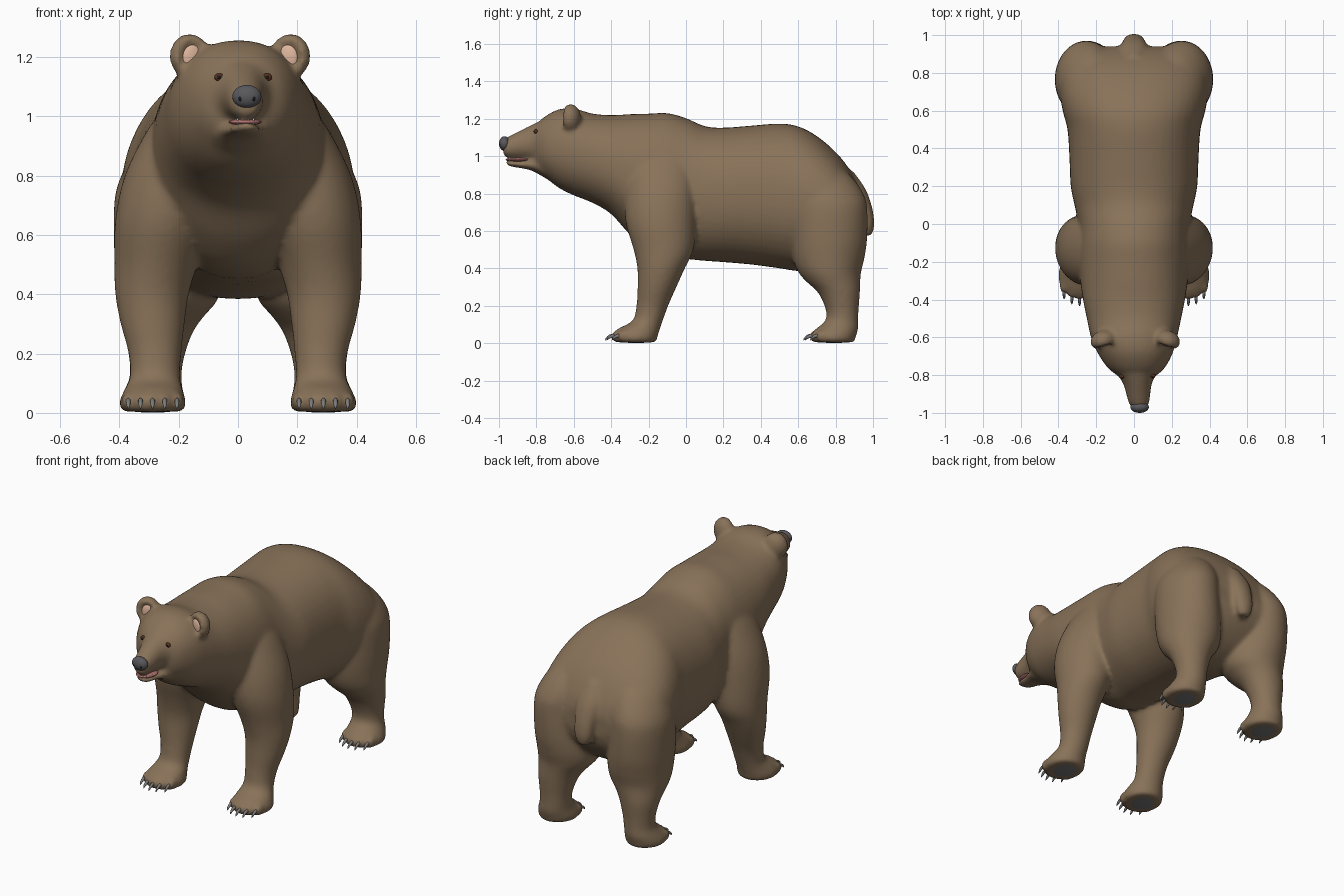
import bpy, bmesh, math
from mathutils import Matrix, Vector


def material(name, rgb):
    m = bpy.data.materials.new(name)
    m.diffuse_color = (*rgb, 1)
    return m


FUR = material("fur", (0.25, 0.17, 0.1))
DARK = material("dark_grey", (0.1, 0.1, 0.11))
PAD = material("pad_grey", (0.17, 0.17, 0.17))
CLAW = material("claw_grey", (0.2, 0.2, 0.2))
PINK = material("ear_pink", (0.72, 0.46, 0.33))
RED = material("mouth_red", (0.45, 0.17, 0.16))
IVORY = material("ivory", (0.75, 0.7, 0.6))
EYE = material("eye_brown", (0.1, 0.03, 0.012))
BLACK = material("black", (0.01, 0.01, 0.01))


def refine(rings, steps=4):
    """Smooth curve through the ring values."""
    r = [rings[0], *rings, rings[-1]]
    out = []
    for a, b, c, d in zip(r, r[1:], r[2:], r[3:]):
        for k in range(steps):
            t = k / steps
            out.append([0.5 * (2 * q + (s - p) * t + (2 * p - 5 * q + 4 * s - w) * t * t
                               + (3 * q - p - 3 * s + w) * t ** 3) for p, q, s, w in zip(a, b, c, d)])
    return out + [rings[-1]]


def loft(bm, rings, axis, n=48, power=1.0):
    """Closed tube of ellipses; ring = (cx, cy, cz, rx, r_other)."""
    loops = []
    for cx, cy, cz, rx, r2 in refine(rings):
        loop = []
        for i in range(n):
            a = 2 * math.pi * i / n
            c, s = math.cos(a), math.sin(a)
            u = rx * math.copysign(abs(c) ** power, c)
            v = r2 * math.copysign(abs(s) ** power, s)
            loop.append(bm.verts.new((cx + u, cy, cz + v) if axis == "y" else (cx + u, cy + v, cz)))
        loops.append(loop)
    faces = [bm.faces.new((a[i], a[(i + 1) % n], b[(i + 1) % n], b[i]))
             for a, b in zip(loops, loops[1:]) for i in range(n)]
    faces += [bm.faces.new(loops[0]), bm.faces.new(loops[-1])]
    bmesh.ops.recalc_face_normals(bm, faces=faces)


def ball(bm, loc, size, yaw=0, dent=0):
    """Ellipsoid, optionally hollowed on its front (-y) side."""
    vs = bmesh.ops.create_uvsphere(bm, u_segments=24, v_segments=14, radius=1)["verts"]
    for v in vs:
        if v.co.y < 0:
            v.co.y += dent * max(0, 1 - (v.co.x ** 2 + v.co.z ** 2) / 0.6)
    mat = Matrix.Translation(loc) @ Matrix.Rotation(yaw, 4, "Z") @ Matrix.Diagonal((*size, 1))
    bmesh.ops.transform(bm, matrix=mat, verts=vs)


def finish(bm, name, mat):
    me = bpy.data.meshes.new(name)
    bm.to_mesh(me)
    bm.free()
    me.materials.append(mat)
    for p in me.polygons:
        p.use_smooth = True
    ob = bpy.data.objects.new(name, me)
    bpy.context.collection.objects.link(ob)
    return ob


def head_x(y):
    # the head is turned slightly to one side
    return max(0, -0.075 * (y + 0.6))


def spine(rows):
    """(y, top, bottom, half width) -> ring"""
    return [(head_x(y), y, (t + b) / 2, w, (t - b) / 2) for y, t, b, w in rows]


# Fur body: torso, neck and head
bm = bmesh.new()
loft(bm, spine([
    (-0.82, 1.15, 0.95, 0.07), (-0.79, 1.18, 0.92, 0.12), (-0.75, 1.215, 0.885, 0.16),
    (-0.68, 1.25, 0.83, 0.2), (-0.6, 1.255, 0.79, 0.228), (-0.5, 1.227, 0.75, 0.25),
    (-0.4, 1.219, 0.69, 0.27), (-0.3, 1.224, 0.58, 0.285), (-0.2, 1.227, 0.5, 0.295),
    (-0.1, 1.23, 0.46, 0.295), (0, 1.203, 0.45, 0.295), (0.1, 1.16, 0.44, 0.315),
    (0.2, 1.152, 0.433, 0.335), (0.35, 1.163, 0.42, 0.342), (0.5, 1.174, 0.4, 0.352),
    (0.6, 1.159, 0.385, 0.378), (0.7, 1.107, 0.39, 0.393), (0.8, 1.022, 0.43, 0.385),
    (0.87, 0.935, 0.49, 0.34), (0.92, 0.84, 0.56, 0.25), (0.94, 0.77, 0.62, 0.15)]), "y", power=0.92)
# Muzzle and lower jaw
loft(bm, spine([(-0.978, 1.085, 1.005, 0.035), (-0.95, 1.105, 0.99, 0.054), (-0.9, 1.13, 0.985, 0.064),
                (-0.84, 1.16, 0.978, 0.078), (-0.78, 1.187, 0.96, 0.11), (-0.72, 1.2, 0.95, 0.12)]), "y")
loft(bm, spine([(-0.962, 0.975, 0.955, 0.025), (-0.93, 0.975, 0.942, 0.047), (-0.88, 0.975, 0.935, 0.057),
                (-0.82, 0.985, 0.92, 0.08), (-0.74, 0.99, 0.875, 0.11)]), "y")
# Tail
loft(bm, [(0, 0.86, 0.92, 0.04, 0.035), (0, 0.92, 0.82, 0.068, 0.042), (0, 0.953, 0.72, 0.063, 0.044),
          (0, 0.966, 0.63, 0.055, 0.042), (0, 0.966, 0.575, 0.033, 0.027)], "z")

# Leg rows: z, x, y, radius x, radius y
FRONT = [(1.06, 0.17, -0.12, 0.06, 0.1), (0.95, 0.2, -0.13, 0.108, 0.17), (0.8, 0.23, -0.135, 0.152, 0.19),
         (0.65, 0.252, -0.135, 0.162, 0.188), (0.5, 0.277, -0.12, 0.14, 0.16), (0.4, 0.29, -0.133, 0.124, 0.127),
         (0.3, 0.288, -0.155, 0.108, 0.104), (0.2, 0.28, -0.18, 0.089, 0.085), (0.12, 0.28, -0.205, 0.085, 0.081)]
HIND = [(1.02, 0.17, 0.65, 0.05, 0.07), (0.95, 0.192, 0.685, 0.105, 0.135), (0.87, 0.217, 0.728, 0.14, 0.175),
        (0.78, 0.242, 0.757, 0.16, 0.2), (0.7, 0.252, 0.765, 0.166, 0.205), (0.55, 0.245, 0.765, 0.173, 0.203),
        (0.45, 0.235, 0.763, 0.176, 0.19), (0.38, 0.237, 0.768, 0.168, 0.168), (0.33, 0.253, 0.787, 0.142, 0.145),
        (0.27, 0.268, 0.818, 0.115, 0.112), (0.18, 0.275, 0.835, 0.092, 0.088), (0.12, 0.278, 0.833, 0.088, 0.088)]
PAW = [(0.075, 0.285, -0.253, 0.1, 0.114), (0.035, 0.288, -0.272, 0.113, 0.12), (0.004, 0.288, -0.272, 0.104, 0.113)]
HIND_SHIFT = 1.06


def toes(s):
    for dy in (0, HIND_SHIFT):
        for i in range(-2, 3):
            yield s * (0.288 + 0.041 * i), dy + 0.009 * i * i


for s in (-1, 1):
    for leg, dy in ((FRONT, 0), (HIND, HIND_SHIFT)):
        rows = leg + [(z, x, y + dy, a, b) for z, x, y, a, b in PAW]
        loft(bm, [(s * x, y, z, a, b) for z, x, y, a, b in rows], "z")
    for x, y in toes(s):
        ball(bm, (x, y - 0.36, 0.038), (0.026, 0.044, 0.033))
    # Ear shells
    ball(bm, (s * 0.17 + 0.007, -0.617, 1.203), (0.07, 0.055, 0.077), -s * 0.3, 0.9)

body = finish(bm, "bear_body", FUR)
rm = body.modifiers.new("remesh", "REMESH")
rm.mode, rm.voxel_size, rm.use_smooth_shade = "VOXEL", 0.012, True
sm = body.modifiers.new("smooth", "SMOOTH")
sm.factor, sm.iterations = 0.5, 10
bpy.context.view_layer.objects.active = body
for m in ("remesh", "smooth"):
    bpy.ops.object.modifier_apply(modifier=m)


def face_point(x, z):
    """Point on the fur seen from the front."""
    hit, loc, _, _ = body.ray_cast(Vector((x, -2, z)), Vector((0, 1, 0)))
    return loc if hit else Vector((x, -0.79, z))


# Claws and paw pads
claws, pads = bmesh.new(), bmesh.new()
for s in (-1, 1):
    for x, y in toes(s):
        loft(claws, [(x, y - 0.37, 0.042, 0.009, 0.011), (x, y - 0.405, 0.038, 0.008, 0.01),
                     (x, y - 0.425, 0.026, 0.006, 0.007), (x, y - 0.434, 0.014, 0.001, 0.001)], "y", 10)
    for dy in (0, HIND_SHIFT):
        ball(pads, (s * 0.288, dy - 0.268, 0.01), (0.082, 0.092, 0.009))
finish(claws, "claws", CLAW)
finish(pads, "paw_pads", PAD)

# Inner ears
bm = bmesh.new()
for s in (-1, 1):
    ball(bm, (s * 0.16 + 0.007, -0.632, 1.197), (0.036, 0.014, 0.046), -s * 0.3)
finish(bm, "inner_ears", PINK)

# Eyes with pupils
eyes, pupils = bmesh.new(), bmesh.new()
for x in (-0.063, 0.098):
    p = face_point(x, 1.132)
    ball(eyes, p, (0.017, 0.01, 0.013))
    ball(pupils, p + Vector((0, -0.007, 0)), (0.007, 0.005, 0.007))
finish(eyes, "eyes", EYE)
finish(pupils, "pupils", BLACK)

# Nose and nostrils
bm = bmesh.new()
ball(bm, (0.03, -0.97, 1.067), (0.049, 0.03, 0.039))
finish(bm, "nose", DARK)
bm = bmesh.new()
for s in (-1, 1):
    ball(bm, (0.03 + s * 0.02, -0.991, 1.062), (0.01, 0.006, 0.013))
finish(bm, "nostrils", BLACK)

# Mouth lining and teeth
bm = bmesh.new()
ball(bm, (0.024, -0.895, 0.981), (0.056, 0.07, 0.012))
finish(bm, "mouth", RED)
bm = bmesh.new()
for s in (-1, 1):
    for i in range(4):
        a = 0.25 + 0.35 * i
        x, y = 0.025 + s * 0.048 * math.sin(a), -0.895 - 0.06 * math.cos(a)
        ball(bm, (x, y, 0.983), (0.004, 0.004, 0.012 if i == 1 else 0.007))
finish(bm, "teeth", IVORY)
